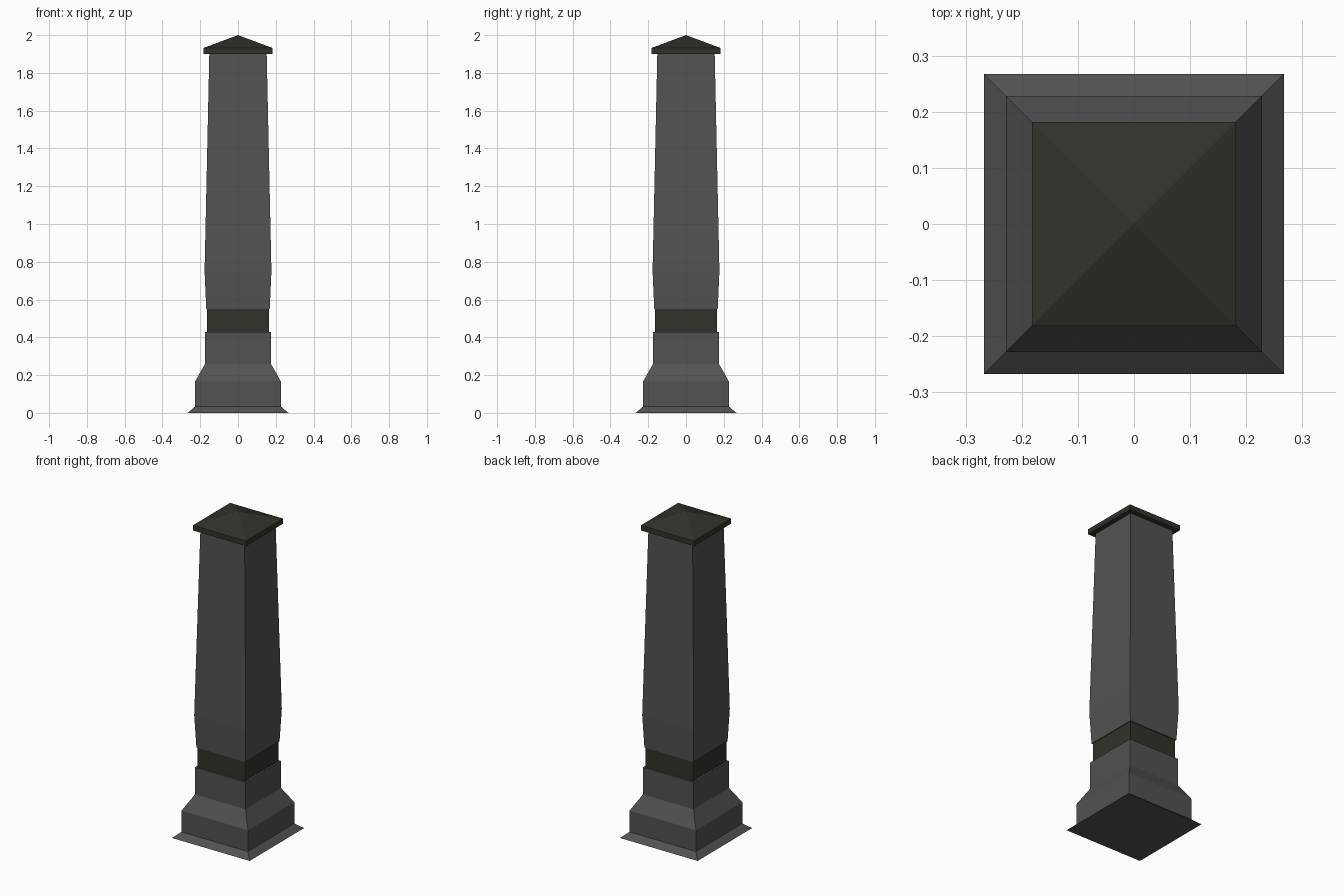
import bpy, bmesh

if "Cube" in bpy.data.objects:
    bpy.data.objects.remove(bpy.data.objects["Cube"])

def material(name, color):
    m = bpy.data.materials.new(name)
    m.diffuse_color = color
    m.use_nodes = True
    m.node_tree.nodes["Principled BSDF"].inputs["Base Color"].default_value = m.diffuse_color
    return m

stone = material("dark_grey_stone", (0.085, 0.085, 0.085, 1))
metal = material("dark_olive_trim", (0.032, 0.032, 0.024, 1))

def square_loft(name, profile, mat):
    """Stack square rings of (half width, z); half width 0 makes a pointed tip."""
    bm = bmesh.new()
    rings = []
    for h, z in profile:
        corners = [(-h, -h), (h, -h), (h, h), (-h, h)] if h > 0 else [(0, 0)]
        rings.append([bm.verts.new((x, y, z)) for x, y in corners])
    for low, high in zip(rings, rings[1:]):
        for i in range(4):
            j = (i + 1) % 4
            if len(high) == 1:
                bm.faces.new((low[i], low[j], high[0]))
            else:
                bm.faces.new((low[i], low[j], high[j], high[i]))
    bm.faces.new(rings[0][::-1])
    if len(rings[-1]) == 4:
        bm.faces.new(rings[-1])
    bmesh.ops.recalc_face_normals(bm, faces=bm.faces)
    mesh = bpy.data.meshes.new(name)
    bm.to_mesh(mesh)
    bm.free()
    mesh.materials.append(mat)
    obj = bpy.data.objects.new(name, mesh)
    bpy.context.collection.objects.link(obj)
    return obj

# Stepped plinth with a flared foot
square_loft("plinth", [(0.267, 0), (0.228, 0.033), (0.228, 0.165),
                       (0.174, 0.26), (0.174, 0.428)], stone)

# Recessed collar between plinth and shaft
square_loft("collar", [(0.163, 0.428), (0.163, 0.55)], metal)

# Tapered shaft, widest near its lower third
square_loft("shaft", [(0.168, 0.55), (0.177, 0.75), (0.152, 1.90)], stone)

# Overhanging pyramid cap
square_loft("cap", [(0.182, 1.90), (0.182, 1.932), (0, 2.0)], metal)
